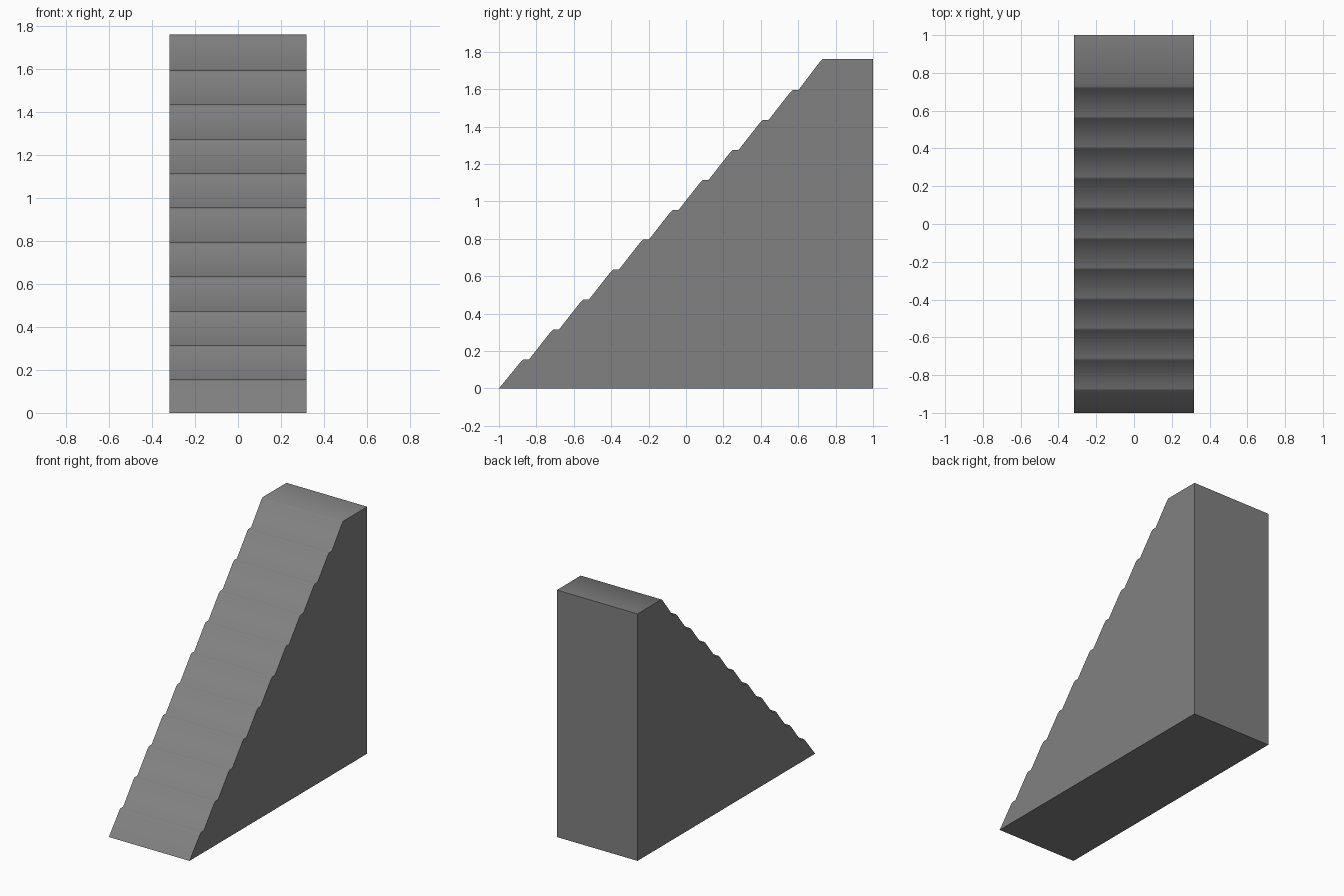
import bpy
import bmesh
from math import radians

if "Cube" in bpy.data.objects:
    bpy.data.objects.remove(bpy.data.objects["Cube"])

HALF_WIDTH = 0.318
TOP = 1.76
STEPS = 11
RISE = TOP / STEPS
RUN = 0.16

# Side profile (y, z): sloped risers, each with a small eased nose and a narrow tread
profile = [(1.0, 0.0), (-1.0, 0.0)]
for i in range(STEPS):
    z = RISE * (i + 1) - (0.005 if i < STEPS - 1 else 0)
    nose = -0.875 + RUN * i
    profile += [(nose - 0.008, z - 0.012), (nose + 0.006, z)]
    if i < STEPS - 1:
        profile.append((nose + 0.036, z))
profile.append((1.0, TOP))

# Solid staircase: extrude the profile across the width
bm = bmesh.new()
side = bm.faces.new([bm.verts.new((-HALF_WIDTH, y, z)) for y, z in profile])
extruded = bmesh.ops.extrude_face_region(bm, geom=[side])
moved = [v for v in extruded["geom"] if isinstance(v, bmesh.types.BMVert)]
bmesh.ops.translate(bm, verts=moved, vec=(2 * HALF_WIDTH, 0, 0))
bmesh.ops.recalc_face_normals(bm, faces=bm.faces)

mesh = bpy.data.meshes.new("staircase")
bm.to_mesh(mesh)
bm.free()
staircase = bpy.data.objects.new("staircase", mesh)
bpy.context.collection.objects.link(staircase)

# Dark grey stone
stone = bpy.data.materials.new("dark_grey")
stone.diffuse_color = (0.22, 0.22, 0.22, 1)
stone.use_nodes = True
stone.node_tree.nodes["Principled BSDF"].inputs["Base Color"].default_value = stone.diffuse_color
mesh.materials.append(stone)

# Treads and risers blend softly, outer corners stay hard
bpy.context.view_layer.objects.active = staircase
staircase.select_set(True)
bpy.ops.object.shade_smooth_by_angle(angle=radians(60))
